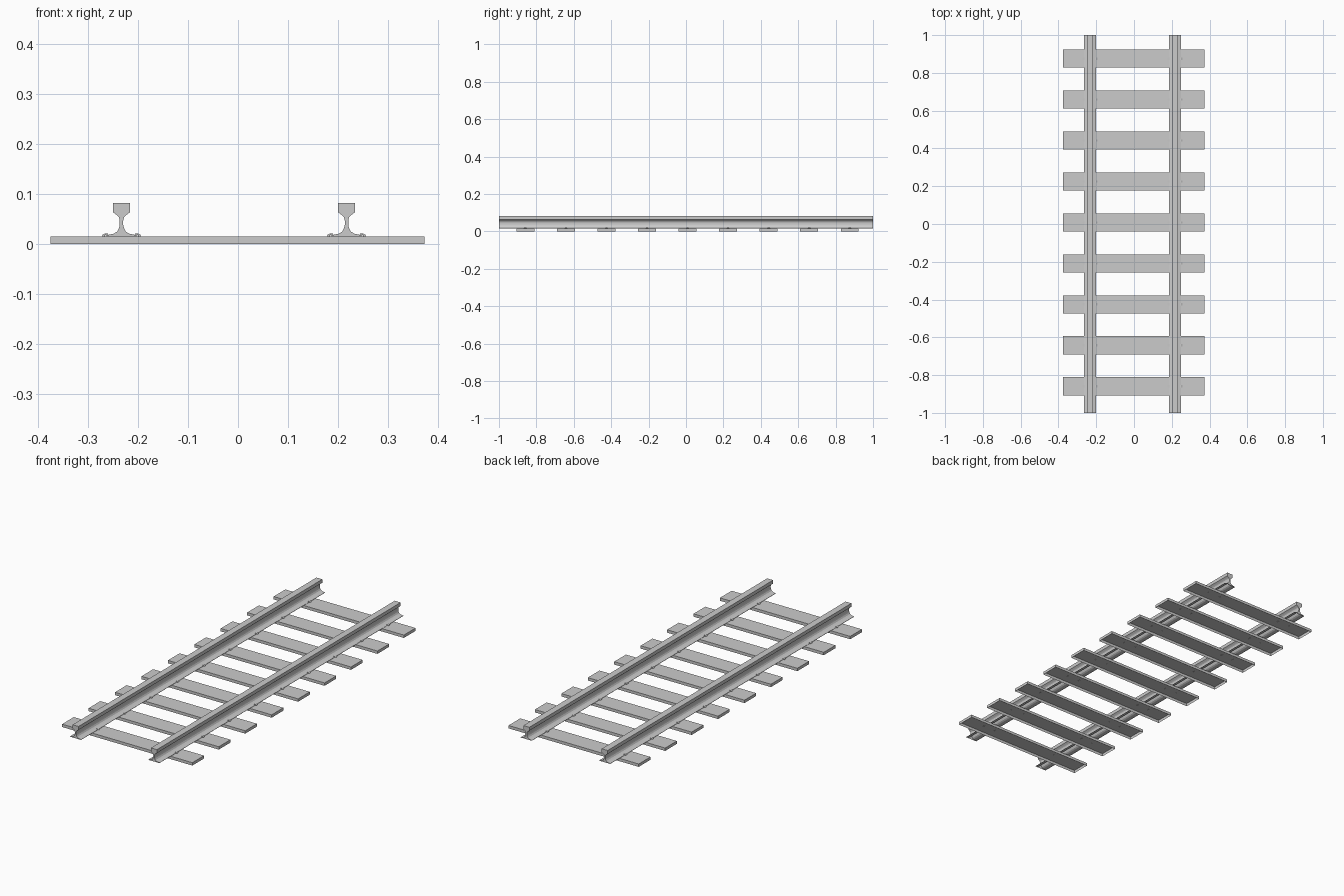
import bpy, bmesh

if "Cube" in bpy.data.objects:
    bpy.data.objects.remove(bpy.data.objects["Cube"])

TIE_TOP = 0.015
RAIL_X = (-0.233, 0.217)
TIE_Y = [-0.859 + 0.2168 * i for i in range(9)]


def extrude_profile(name, points, y0, y1, open_bottom=False):
    """Extrude an (x, z) outline along y; optionally leave the last edge open."""
    bm = bmesh.new()
    a = [bm.verts.new((x, y0, z)) for x, z in points]
    b = [bm.verts.new((x, y1, z)) for x, z in points]
    n = len(points)
    for i in range(n - 1 if open_bottom else n):
        j = (i + 1) % n
        bm.faces.new((a[i], a[j], b[j], b[i]))
    bm.faces.new(a[::-1])
    bm.faces.new(b)
    # outlines run left to right over the top, so flip to face outward
    bmesh.ops.recalc_face_normals(bm, faces=bm.faces)
    mesh = bpy.data.meshes.new(name)
    bm.to_mesh(mesh)
    bm.free()
    return mesh


def place(name, mesh, x, y):
    ob = bpy.data.objects.new(name, mesh)
    ob.location = (x, y, 0)
    bpy.context.collection.objects.link(ob)
    return ob


# Sleepers: shallow slabs, open underneath
tie = extrude_profile("sleeper", [(-0.374, 0), (-0.374, TIE_TOP), (0.374, TIE_TOP), (0.374, 0)],
                      -0.048, 0.048, open_bottom=True)
for i, y in enumerate(TIE_Y):
    place(f"sleeper_{i + 1}", tie, -0.001, y)

# Rails: foot, slim web and chamfered head, open underneath
half = [(0.032, 0.015), (0.032, 0.0165), (0.016, 0.020), (0.009, 0.024), (0.005, 0.031),
        (0.0035, 0.038), (0.0035, 0.046), (0.005, 0.053), (0.009, 0.057),
        (0.017, 0.063), (0.017, 0.081)]
outline = [(-x, z) for x, z in half] + half[::-1]
rail = extrude_profile("rail", outline, -1, 1, open_bottom=True)
for side, x in zip(("left", "right"), RAIL_X):
    place(f"rail_{side}", rail, x, 0)

# Spikes: small sloping heads gripping both edges of each rail foot
spike_outline = [(0.033, 0.014), (0.033, 0.017), (0.026, 0.0185), (0.027, 0.0205),
                 (0.033, 0.0205), (0.039, 0.0175), (0.037, 0.014)]
spikes = (extrude_profile("spike_right", spike_outline, -0.006, 0.006),
          extrude_profile("spike_left", [(-x, z) for x, z in spike_outline], -0.006, 0.006))
for i, y in enumerate(TIE_Y):
    for x in RAIL_X:
        for m in spikes:
            place(f"{m.name}_{i + 1}", m, x, y)
